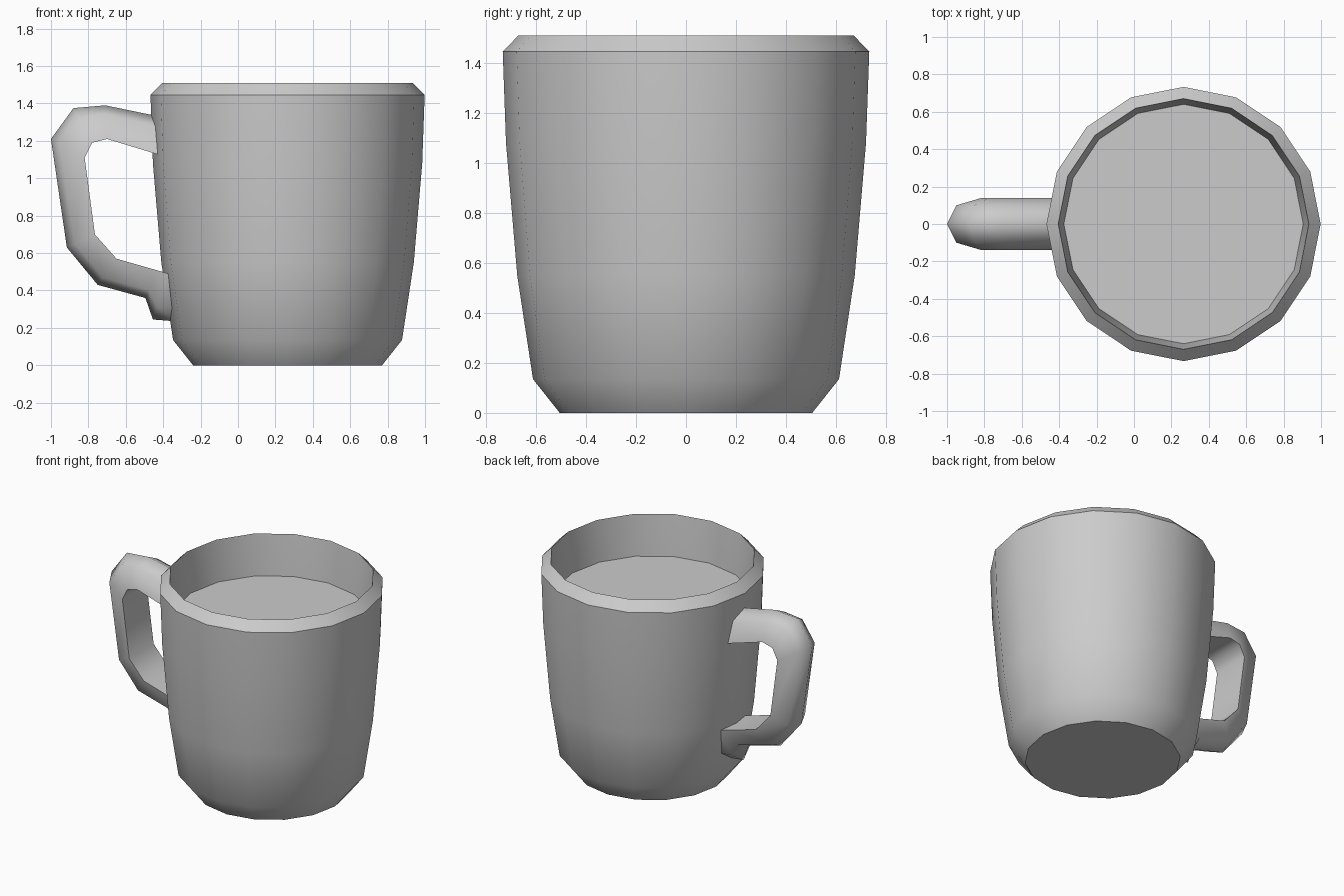
import bpy
import bmesh
from math import cos, sin, pi, radians

SIDES = 16
CENTRE_X = 0.265

cube = bpy.data.objects.get("Cube")
if cube:
    bpy.data.objects.remove(cube, do_unlink=True)

# One plain grey for everything
grey = bpy.data.materials.new("plain grey")
grey.use_nodes = True
colour = (0.6, 0.6, 0.6, 1)
grey.diffuse_color = colour
grey.node_tree.nodes["Principled BSDF"].inputs["Base Color"].default_value = colour


def loft(name, sections, smooth_angle):
    """Bridge a row of closed sections, cap both ends and smooth by angle."""
    bm = bmesh.new()
    rings = [[bm.verts.new(p) for p in section] for section in sections]
    for a, b in zip(rings, rings[1:]):
        n = len(a)
        for i in range(n):
            j = (i + 1) % n
            bm.faces.new((a[i], a[j], b[j], b[i]))
    bm.faces.new(rings[0])
    bm.faces.new(rings[-1])
    bmesh.ops.recalc_face_normals(bm, faces=bm.faces)
    mesh = bpy.data.meshes.new(name)
    bm.to_mesh(mesh)
    bm.free()
    mesh.materials.append(grey)
    obj = bpy.data.objects.new(name, mesh)
    bpy.context.collection.objects.link(obj)
    bpy.ops.object.select_all(action='DESELECT')
    obj.select_set(True)
    bpy.context.view_layer.objects.active = obj
    bpy.ops.object.shade_smooth_by_angle(angle=radians(smooth_angle))
    return obj


def circle(radius, z):
    turns = [2 * pi * i / SIDES for i in range(SIDES)]
    return [(CENTRE_X + radius * cos(t), radius * sin(t), z) for t in turns]


# Mug body: outside, bevelled rim, then the inner wall down to the floor
body_profile = [(0.505, 0), (0.612, 0.135), (0.675, 0.55), (0.72, 1.08),
                (0.733, 1.445), (0.67, 1.51), (0.64, 1.22), (0.6, 0.55),
                (0.54, 0.15), (0.46, 0.1)]
loft("mug_body", [circle(r, z) for r, z in body_profile], 40)

# Drink surface, a thin disc that fills the mug
loft("drink", [circle(0.635, 1.2), circle(0.64, 1.22)], 40)

# Handle: matching outer and inner outline points, from top to foot
handle_path = [((-0.42, 1.33), (-0.42, 1.125)),
               ((-0.71, 1.39), (-0.70, 1.21)),
               ((-0.88, 1.375), (-0.78, 1.19)),
               ((-1.0, 1.21), (-0.82, 1.11)),
               ((-0.915, 0.63), (-0.765, 0.70)),
               ((-0.75, 0.43), (-0.65, 0.57)),
               ((-0.495, 0.36), (-0.43, 0.507)),
               ((-0.455, 0.245), (-0.37, 0.49)),
               ((-0.33, 0.235), (-0.33, 0.48))]
# Section: (part of the way from outer to inner, half width), flat on the inside
handle_section = [(0, 0), (0.28, 0.1), (1, 0.138), (1, -0.138), (0.28, -0.1)]


def handle_ring(outer, inner):
    return [(outer[0] + (inner[0] - outer[0]) * t, y,
             outer[1] + (inner[1] - outer[1]) * t) for t, y in handle_section]


loft("handle", [handle_ring(o, i) for o, i in handle_path], 58)
